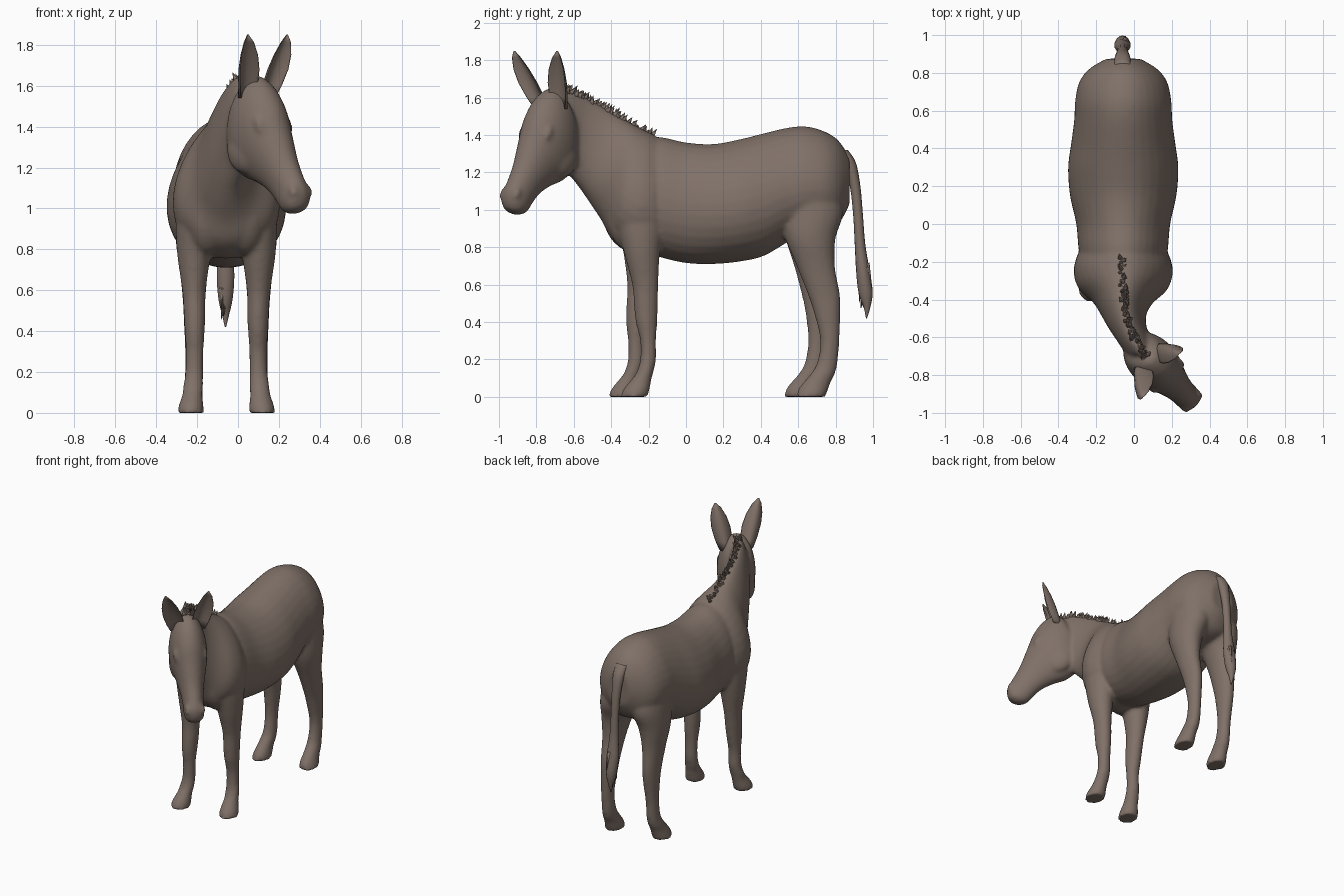
import bpy, bmesh, math, random
from mathutils import Vector as V, Matrix

if "Cube" in bpy.data.objects:
    bpy.data.objects.remove(bpy.data.objects["Cube"])

random.seed(4)
CX = -0.057                                   # centre line of the trunk
H = V((0.70, -0.714, 0))                      # heading of the turned head
S = V((0.714, 0.70, 0))                       # sideways direction of the head
X = V((1, 0, 0))

coat = bpy.data.materials.new("grey brown coat")
coat.diffuse_color = (0.215, 0.165, 0.138, 1)
coat.use_nodes = True
coat.node_tree.nodes["Principled BSDF"].inputs["Base Color"].default_value = coat.diffuse_color


def head_pt(s, w, z):
    """Point in the head's own frame: s forward, w sideways, z up."""
    return V((0.07, -0.70, z)) + H * s + S * w


def finish(bm, name):
    bmesh.ops.recalc_face_normals(bm, faces=bm.faces)
    me = bpy.data.meshes.new(name)
    bm.to_mesh(me)
    bm.free()
    me.materials.append(coat)
    for p in me.polygons:
        p.use_smooth = True
    ob = bpy.data.objects.new(name, me)
    bpy.context.collection.objects.link(ob)
    return ob


def skin(loops, name):
    """Skin a list of closed point loops and cap both ends."""
    bm = bmesh.new()
    rows = [[bm.verts.new(p) for p in loop] for loop in loops]
    n = len(rows[0])
    for a, b in zip(rows, rows[1:]):
        for i in range(n):
            j = (i + 1) % n
            bm.faces.new((a[i], a[j], b[j], b[i]))
    bm.faces.new(rows[0])
    bm.faces.new(rows[-1])
    return finish(bm, name)


def spline(rings, steps=4):
    """Add smoothly interpolated rings between the given ones."""
    out = []
    for i in range(len(rings) - 1):
        quad = [rings[max(0, min(len(rings) - 1, i + k))] for k in (-1, 0, 1, 2)]
        for t in (k / steps for k in range(steps)):
            out.append([b + (c - a) * t / 2 + (2 * a - 5 * b + 4 * c - d) * t * t / 2
                        + (3 * b - a - 3 * c + d) * t ** 3 / 2 for a, b, c, d in zip(*quad)])
    return out + [rings[-1]]


def loft(rings, name, egg=0.0, n=32):
    """Rings are (top point, bottom point, sideways half-width vector)."""
    loops = []
    for top, bot, side in spline(rings):
        c, up = (top + bot) / 2, (top - bot) / 2
        loops.append([c + up * math.cos(a) + side * math.sin(a) * (1 - egg * math.cos(a))
                      for a in (math.tau * i / n for i in range(n))])
    return skin(loops, name)


def blob(name, centre, axis, size):
    """Ellipsoid bump whose local z follows the axis."""
    bm = bmesh.new()
    m = Matrix.Translation(centre) @ axis.to_track_quat('Z', 'Y').to_matrix().to_4x4()
    bmesh.ops.create_uvsphere(bm, u_segments=20, v_segments=12, radius=1,
                              matrix=m @ Matrix.Diagonal((*size, 1)))
    return finish(bm, name)


def tufts(name, items):
    """Pointed hair tufts: (base, direction, radius)."""
    bm = bmesh.new()
    for base, d, r in items:
        rot = d.to_track_quat('Z', 'Y').to_matrix().to_4x4()
        bmesh.ops.create_cone(bm, cap_ends=True, segments=5, radius1=r, radius2=0.001,
                              depth=d.length, matrix=Matrix.Translation(base + d / 2) @ rot)
    return finish(bm, name)


parts = []

# Trunk: y, top, bottom, half width
trunk = [(-.28, 1.36, .80, .19), (-.15, 1.39, .75, .232), (0, 1.36, .715, .247),
         (.15, 1.352, .71, .28), (.3, 1.38, .725, .29), (.42, 1.41, .755, .275),
         (.55, 1.44, .83, .258), (.65, 1.445, .87, .253), (.75, 1.415, .89, .232),
         (.82, 1.365, .93, .18), (.875, 1.28, 1.03, .09)]
parts.append(loft([(V((CX, y, t)), V((CX, y, b)), X * w) for y, t, b, w in trunk], "body", .13))

# Shoulders and neck: x, top (y, z), bottom (y, z), half width
neck = [(CX, -.17, 1.40, -.16, .76, .240), (CX, -.20, 1.415, -.28, .76, .258),
        (CX, -.25, 1.44, -.39, .83, .235), (CX, -.34, 1.49, -.45, .94, .16),
        (-.055, -.42, 1.54, -.51, 1.03, .12), (-.035, -.52, 1.595, -.565, 1.11, .10),
        (.005, -.62, 1.645, -.62, 1.18, .092), (.04, -.69, 1.64, -.68, 1.25, .085)]
parts.append(loft([(V((x, a, b)), V((x, c, d)), X * w) for x, a, b, c, d, w in neck], "neck", .2))

# Breast muscles either side of the brisket
for sx in (1, -1):
    parts.append(blob("breast", V((CX + sx * .092, -.335, .93)), V((0, -.3, 1)), (.095, .085, .16)))

# Head: front line (s, z), jaw line (s, z), half width
head = [(-.03, 1.60, -.12, 1.40, .07), (.03, 1.65, -.135, 1.31, .10),
        (.12, 1.60, -.11, 1.215, .125), (.19, 1.50, -.04, 1.155, .124),
        (.235, 1.38, .05, 1.125, .102), (.285, 1.25, .13, 1.085, .080),
        (.33, 1.165, .19, 1.03, .070), (.365, 1.10, .23, .985, .069),
        (.37, 1.05, .28, .972, .058), (.36, 1.01, .32, .98, .03)]
parts.append(loft([(head_pt(a, 0, b), head_pt(c, 0, d), S * w) for a, b, c, d, w in head], "head", -.05))

# Brows, cheeks and nostril rims
for sx in (1, -1):
    slope = H * .45 - V((0, 0, 1))
    parts.append(blob("brow", head_pt(.147, sx * .094, 1.41), slope, (.024, .024, .05)))
    parts.append(blob("cheek", head_pt(.005, sx * .065, 1.28), slope, (.055, .10, .11)))
    parts.append(blob("nostril", head_pt(.335, sx * .045, 1.085), slope, (.025, .025, .04)))

# Legs: z, front y, back y, sideways offset, half width
front_leg = [(1.15, -.36, -.08, .13, .10), (.95, -.37, -.11, .147, .10), (.78, -.335, -.14, .158, .083),
             (.60, -.30, -.16, .158, .058), (.48, -.297, -.17, .155, .053), (.40, -.293, -.178, .155, .049),
             (.30, -.275, -.19, .155, .043), (.20, -.275, -.19, .157, .044), (.13, -.295, -.205, .162, .049),
             (.09, -.325, -.215, .166, .049), (.04, -.365, -.225, .172, .060), (0, -.38, -.235, .175, .065)]
hind_leg = [(1.2, .50, .78, .11, .11), (1.0, .50, .84, .12, .123), (.85, .53, .80, .15, .098),
            (.70, .585, .79, .158, .070), (.55, .635, .808, .158, .055), (.45, .663, .805, .158, .050),
            (.30, .688, .79, .16, .042), (.18, .67, .78, .16, .043), (.12, .635, .765, .163, .048),
            (.08, .60, .745, .166, .049), (.04, .57, .73, .168, .056), (0, .56, .715, .172, .062)]
for label, leg in (("front_leg", front_leg), ("hind_leg", hind_leg)):
    for sx, shift in ((1, .03), (-1, -.035)):
        rings = []
        for z, f, b, xo, w in leg:
            d = shift * max(0, min(1, (.8 - z) / .5))
            rings.append((V((CX + sx * xo, f + d, z)), V((CX + sx * xo, b + d, z)), X * w))
        parts.append(loft(rings, label))

# Fuse trunk, neck, head and legs into one smooth skin
bpy.ops.object.select_all(action='DESELECT')
for ob in parts:
    ob.select_set(True)
bpy.context.view_layer.objects.active = parts[0]
bpy.ops.object.join()
body = parts[0]
rm = body.modifiers.new("fuse", 'REMESH')
rm.mode, rm.voxel_size, rm.use_smooth_shade = 'VOXEL', 0.012, True
sm = body.modifiers.new("soften", 'SMOOTH')
sm.factor, sm.iterations = 0.5, 7

# Ears: cupped sections, opening forward
for sx, label, tip in ((-1, "left_ear", head_pt(.14, -.168, 1.85)), (1, "right_ear", head_pt(.11, .13, 1.85))):
    base = head_pt(.02, sx * .07, 1.54)
    loops = []
    for t, w in ((0, .048), (.2, .060), (.45, .065), (.68, .055), (.88, .032), (1, .005)):
        c = base.lerp(tip, t)
        loops.append([c + S * w * math.cos(a) + H * (.014 * math.sin(a) * (1.1 - t)
                      + .8 * w * (math.cos(a) ** 2 - .5))
                      for a in (math.tau * i / 20 for i in range(20))])
    skin(loops, label)

# Tail: y, z, half depth, half width
tail = [(.83, 1.32, .035, .045), (.875, 1.25, .034, .042), (.905, 1.12, .028, .032),
        (.92, .97, .026, .028), (.93, .82, .028, .032), (.945, .68, .036, .044),
        (.960, .56, .038, .036), (.968, .48, .018, .018), (.965, .42, .003, .003)]
loft([(V((CX - .004, y + d, z)), V((CX - .004, y - d, z)), X * w) for y, z, d, w in tail], "tail", n=14)
tufts("tail_tuft", [(V((CX + random.uniform(-.025, .02), .95 + random.uniform(-.02, .02), random.uniform(.58, .72))),
                     V((random.uniform(-.015, .015), random.uniform(-.01, .03), -.13)), .016) for _ in range(16)])

# Upright mane along the crest
crest = [V(p) for p in ((CX, -.19, 1.40), (CX, -.34, 1.48), (-.05, -.43, 1.535),
                        (-.03, -.53, 1.59), (.01, -.62, 1.635), (.065, -.71, 1.635))]
hair = []
for a, b in zip(crest, crest[1:]):
    for i in range(13):
        p = a.lerp(b, i / 13) + X * random.uniform(-.014, .014) - V((0, 0, .015))
        hair.append((p, V((random.uniform(-.02, .02), random.uniform(0, .035), random.uniform(.03, .052))), .020))
tufts("mane", hair)
